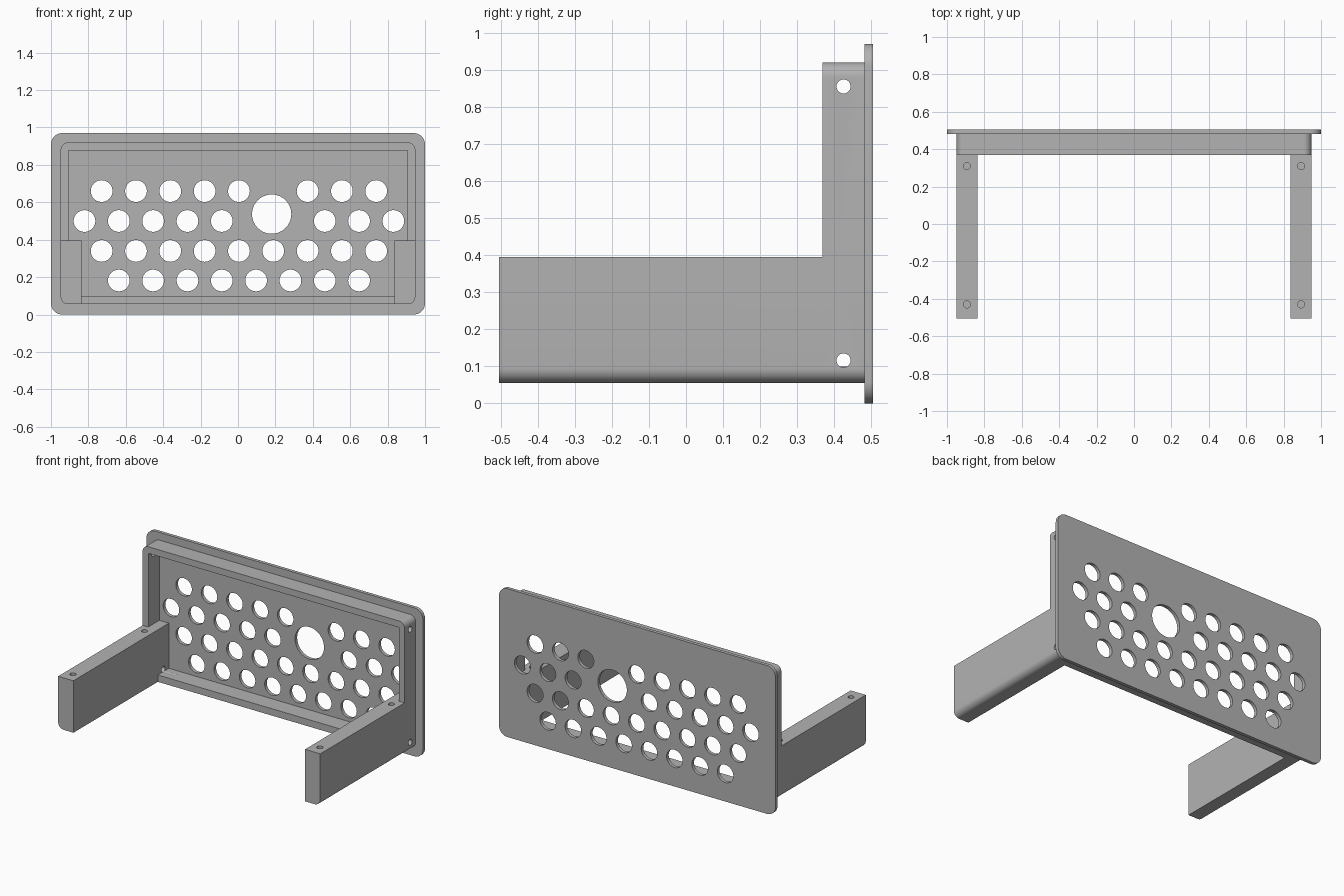
import bpy
import bmesh
from math import sin, cos, pi, radians
from mathutils import Vector, Matrix

cube = bpy.data.objects.get("Cube")
if cube:
    bpy.data.objects.remove(cube)

grey = bpy.data.materials.new("plain grey")
grey.use_nodes = True
colour = (0.45, 0.45, 0.45, 1)
grey.diffuse_color = colour
grey.node_tree.nodes["Principled BSDF"].inputs["Base Color"].default_value = colour


def outline(corners, segments=10):
    """Right-angled outline in x, z; each corner is (x, z, radius)."""
    points = []
    for i, (x, z, r) in enumerate(corners):
        p = Vector((x, z))
        if r == 0:
            points.append(p)
            continue
        a = (Vector(corners[i - 1][:2]) - p).normalized()
        b = (Vector(corners[(i + 1) % len(corners)][:2]) - p).normalized()
        for k in range(segments + 1):
            t = k / segments * pi / 2
            points.append(p + r * (a + b - b * cos(t) - a * sin(t)))
    return points


def rectangle(x, z0, z1, r=0):
    return outline([(-x, z0, r), (x, z0, r), (x, z1, r), (-x, z1, r)])


def circle(x, z, r, n=40):
    return [Vector((x + r * cos(2 * pi * k / n), z + r * sin(2 * pi * k / n)))
            for k in range(n)]


def make_object(name, bm):
    mesh = bpy.data.meshes.new(name)
    bm.to_mesh(mesh)
    bm.free()
    obj = bpy.data.objects.new(name, mesh)
    bpy.context.collection.objects.link(obj)
    mesh.materials.append(grey)
    return obj


def prism(name, loops, y0, y1):
    """Fill the first loop, leaving the others open, and extrude along y."""
    bm = bmesh.new()
    for loop in loops:
        verts = [bm.verts.new((p.x, y0, p.y)) for p in loop]
        for i, v in enumerate(verts):
            bm.edges.new((verts[i - 1], v))
    bmesh.ops.triangle_fill(bm, use_beauty=True, edges=bm.edges[:], normal=(0, -1, 0))
    new = bmesh.ops.extrude_face_region(bm, geom=bm.faces[:], use_keep_orig=True)["geom"]
    bmesh.ops.translate(bm, vec=(0, y1 - y0, 0),
                        verts=[g for g in new if isinstance(g, bmesh.types.BMVert)])
    bmesh.ops.recalc_face_normals(bm, faces=bm.faces[:])
    return make_object(name, bm)


def combine(target, other, operation):
    """Apply a boolean and remove the second object."""
    mod = target.modifiers.new("boolean", 'BOOLEAN')
    mod.operation, mod.solver, mod.object = operation, 'EXACT', other
    bpy.context.view_layer.objects.active = target
    bpy.ops.object.modifier_apply(modifier=mod.name)
    bpy.data.objects.remove(other)


def smooth(obj):
    bpy.ops.object.select_all(action='DESELECT')
    obj.select_set(True)
    bpy.context.view_layer.objects.active = obj
    bpy.ops.object.shade_smooth_by_angle(angle=radians(30))


PITCH, SHIFT = 0.1835, 0.005
BACK, JOIN, FRAME_FRONT, ARM_FRONT = 0.504, 0.482, 0.368, -0.504

# Perforated back plate: rows of small holes around one large hole
large = Vector((0.18, 0.537))
holes = [circle(large.x, large.y, 0.105)]
for z, count in ((0.66, 9), (0.5, 10), (0.34, 9), (0.182, 8)):
    for i in range(count):
        x = SHIFT + (i - (count - 1) / 2) * PITCH
        if (Vector((x, z)) - large).length > 0.17:
            holes.append(circle(x, z, 0.058))
plate = prism("back_plate", [rectangle(1, 0, 0.97, 0.06)] + holes, JOIN, BACK)
smooth(plate)

# Raised frame in front of the plate
ROUND = 0.04
frame = prism("frame_with_arms",
              [rectangle(0.948, 0.055, 0.92, ROUND), rectangle(0.907, 0.1, 0.877)],
              FRAME_FRONT, JOIN)

# Two support arms, joined to the frame
for s in (-1, 1):
    profile = outline([(s * 0.948, 0.055, ROUND), (s * 0.948, 0.395, 0),
                       (s * 0.838, 0.395, 0), (s * 0.838, 0.055, 0)])
    combine(frame, prism("arm", [profile], ARM_FRONT, JOIN), 'UNION')

# Screw holes: through the sides, and blind from the top of the arms
cutters = bmesh.new()


def drill(centre, depth, rotation):
    bmesh.ops.create_cone(cutters, cap_ends=True, segments=24, radius1=0.019,
                          radius2=0.019, depth=depth,
                          matrix=Matrix.Translation(centre) @ rotation)


for s in (-1, 1):
    for z in (0.116, 0.855):
        drill((s * 0.89, 0.425, z), 0.3, Matrix.Rotation(pi / 2, 4, 'Y'))
    for y in (-0.43, 0.31):
        drill((s * 0.893, y, 0.395), 0.4, Matrix())
combine(frame, make_object("screw_hole_cutter", cutters), 'DIFFERENCE')
smooth(frame)
